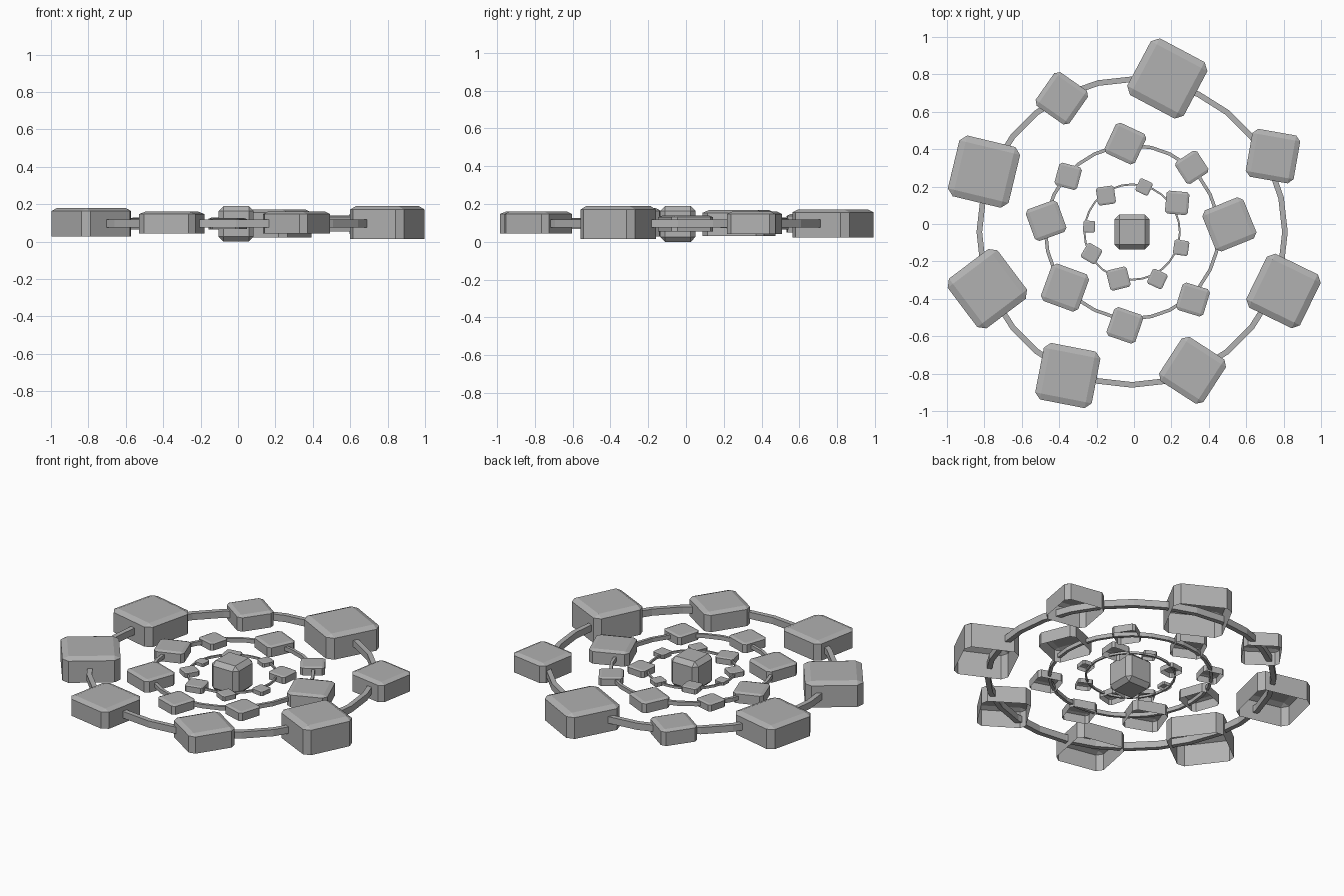
import bpy, bmesh
from math import radians, cos, sin, tau

if "Cube" in bpy.data.objects:
    bpy.data.objects.remove(bpy.data.objects["Cube"])

CX, CY, CZ = -0.01, -0.043, 0.097

# Dark grey shared by every part
grey = bpy.data.materials.new("dark_grey")
grey.diffuse_color = (0.44, 0.44, 0.44, 1)
grey.use_nodes = True
grey.node_tree.nodes["Principled BSDF"].inputs["Base Color"].default_value = grey.diffuse_color


def finish(bm, name):
    bmesh.ops.recalc_face_normals(bm, faces=bm.faces[:])
    mesh = bpy.data.meshes.new(name)
    bm.to_mesh(mesh)
    bm.free()
    mesh.materials.append(grey)
    obj = bpy.data.objects.new(name, mesh)
    bpy.context.collection.objects.link(obj)
    return obj


def block(name, x, y, size, angle, z0, z1, bevel=0.105, open_bottom=True):
    """Chamfered cube, scaled flat; ring blocks have no underside."""
    bm = bmesh.new()
    bmesh.ops.create_cube(bm, size=1)
    edges = [e for e in bm.edges
             if not open_bottom or max(v.co.z for v in e.verts) > 0]
    bmesh.ops.bevel(bm, geom=edges, offset=bevel, segments=1,
                    affect='EDGES', profile=0.5)
    if open_bottom:
        under = [f for f in bm.faces if all(v.co.z < -0.499 for v in f.verts)]
        bmesh.ops.delete(bm, geom=under, context='FACES')
    obj = finish(bm, name)
    obj.scale = (size, size, z1 - z0)
    obj.location = (x, y, (z0 + z1) / 2)
    obj.rotation_euler.z = radians(angle)


def hoop(name, outer, width, height, n=28):
    """Faceted ring with a rectangular section."""
    bm = bmesh.new()
    h = height / 2
    section = [(outer, -h), (outer, h), (outer - width, h), (outer - width, -h)]
    loops = [[bm.verts.new((CX + r * sin(tau * i / n), CY + r * cos(tau * i / n), CZ + z))
              for r, z in section] for i in range(n)]
    for i in range(n):
        a, b = loops[i], loops[(i + 1) % n]
        for k in range(4):
            m = (k + 1) % 4
            bm.faces.new((a[k], a[m], b[m], b[k]))
    finish(bm, name)


# Centre cube and the three rings
block("centre_cube", CX, CY, 0.188, 0, 0.0, 0.19, 0.14, False)
hoop("outer_ring", 0.832, 0.03, 0.042)
hoop("middle_ring", 0.472, 0.018, 0.025)
hoop("inner_ring", 0.26, 0.01, 0.014)

# Outer blocks: x, y, size, angle, bottom, top
outer = [
    (0.178, 0.778, 0.342, -28, 0.022, 0.172),
    (0.799, -0.358, 0.32, -26, 0.015, 0.19),
    (-0.784, -0.346, 0.333, 37, 0.028, 0.18),
    (-0.354, -0.81, 0.308, -11, 0.043, 0.16),
    (0.313, -0.782, 0.282, -33, 0.043, 0.16),
    (-0.802, 0.28, 0.334, -13.5, 0.03, 0.168),
    (-0.386, 0.672, 0.22, -35, 0.05, 0.147),
    (0.743, 0.363, 0.26, -10, 0.042, 0.16),
]
for i, b in enumerate(outer):
    block(f"outer_block_{i + 1}", *b)

# Middle and inner blocks: x, y, size, angle
middle = [
    (-0.046, 0.43, 0.18, -25), (0.309, 0.303, 0.14, 33),
    (0.51, -0.002, 0.237, 22), (0.315, -0.404, 0.153, -17),
    (-0.049, -0.542, 0.163, -19), (-0.369, -0.34, 0.213, -20),
    (-0.47, 0.018, 0.18, 20), (-0.352, 0.255, 0.125, -15),
]
inner = [
    (0.054, 0.198, 0.075, -25), (0.231, 0.113, 0.123, -5),
    (0.252, -0.127, 0.08, -8), (0.125, -0.294, 0.088, -25),
    (-0.083, -0.292, 0.112, 14), (-0.227, -0.158, 0.09, -30),
    (-0.24, -0.014, 0.063, -3), (-0.15, 0.152, 0.097, 8),
]
for label, blocks in (("middle", middle), ("inner", inner)):
    for i, (x, y, s, a) in enumerate(blocks):
        h = 0.36 * s
        block(f"{label}_block_{i + 1}", x, y, s, a, CZ - h / 2, CZ + h / 2)
